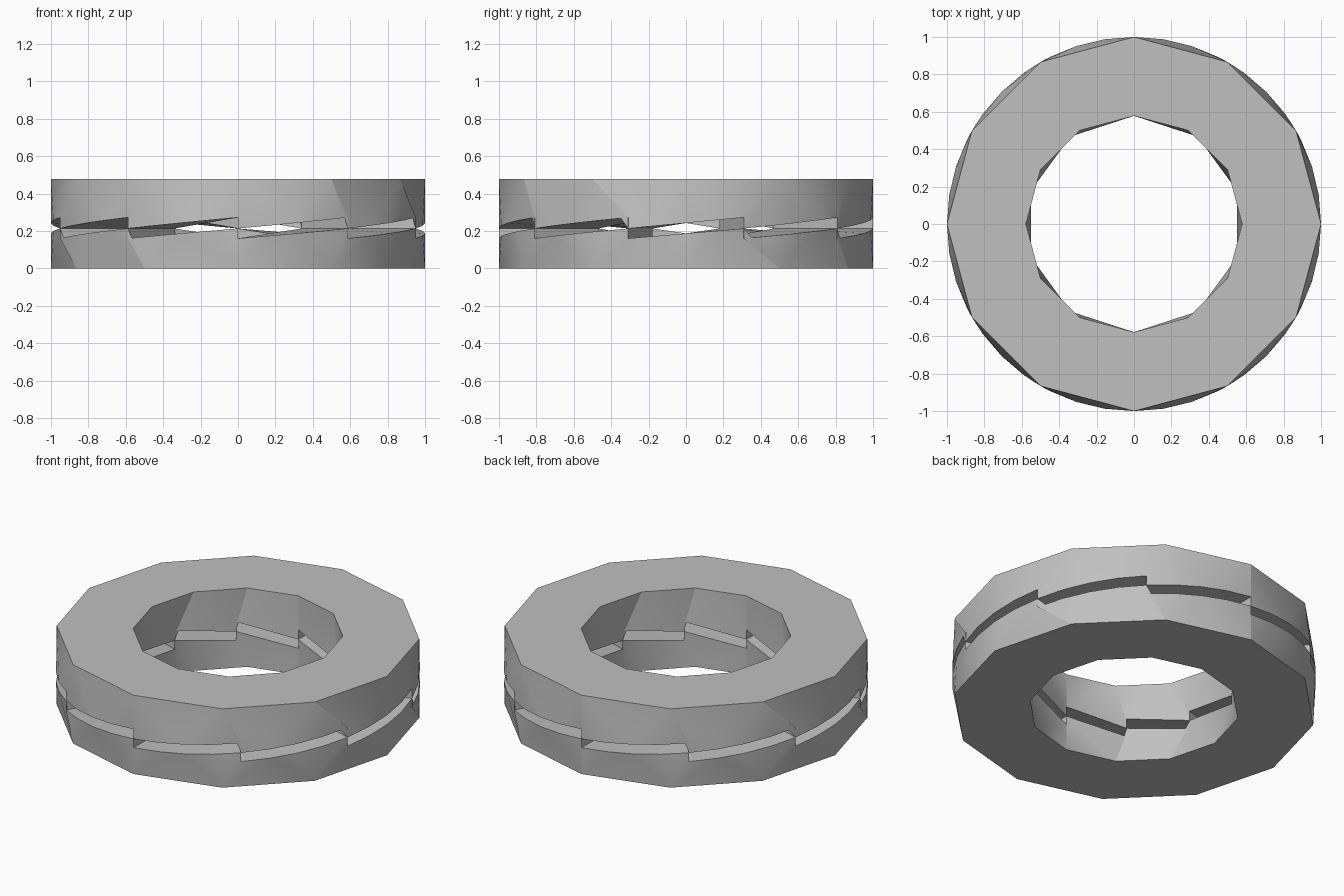
import bpy
import bmesh
import math

TEETH = 10         # ramps per ring
SIDES = 12         # corners of the flat faces
SEGMENTS = 4       # outer edge pieces per ramp
OUTER, INNER = 1.0, 0.578
START = -90.0

if "Cube" in bpy.data.objects:
    bpy.data.objects.remove(bpy.data.objects["Cube"], do_unlink=True)

steel = bpy.data.materials.new("steel_grey")
steel.use_nodes = True
colour = (0.53, 0.53, 0.53, 1)
steel.diffuse_color = colour
steel.node_tree.nodes["Principled BSDF"].inputs["Base Color"].default_value = colour


def point(bm, radius, angle, z):
    """Add a vertex and return it together with its angle."""
    a = math.radians(angle)
    return angle, bm.verts.new((radius * math.cos(a), radius * math.sin(a), z))


def closed(loop):
    """Repeat the first vertex one full turn later."""
    return loop + [(loop[0][0] + 360, loop[0][1])]


def stitch(bm, a, b):
    """Fill the strip between two rows of vertices with triangles."""
    i = j = 0
    while i < len(a) - 1 or j < len(b) - 1:
        mid_a = a[i][0] + a[i + 1][0] if i < len(a) - 1 else math.inf
        mid_b = b[j][0] + b[j + 1][0] if j < len(b) - 1 else math.inf
        if mid_a <= mid_b:
            bm.faces.new((a[i][1], a[i + 1][1], b[j][1]))
            i += 1
        else:
            bm.faces.new((a[i][1], b[j + 1][1], b[j][1]))
            j += 1


def wedge_ring(name, flat_z, low_z, high_z):
    bm = bmesh.new()
    pitch = 360 / TEETH

    # Flat twelve-sided face
    rims = []
    for radius in (OUTER, INNER):
        rims.append([point(bm, radius, START + 360 * k / SIDES, flat_z)
                     for k in range(SIDES)])
    for k in range(SIDES):
        n = (k + 1) % SIDES
        bm.faces.new((rims[0][k][1], rims[0][n][1], rims[1][n][1], rims[1][k][1]))

    # Ramped teeth: curved outer edge, straight inner edge
    def ramp(radius, tooth, pieces):
        return [point(bm, radius, START + pitch * (tooth + s / pieces),
                      low_z + (high_z - low_z) * s / pieces)
                for s in range(pieces + 1)]

    outer = [ramp(OUTER, k, SEGMENTS) for k in range(TEETH)]
    inner = [ramp(INNER, k, 1) for k in range(TEETH)]
    for k in range(TEETH):
        n = (k + 1) % TEETH
        stitch(bm, outer[k], inner[k])
        # Upright step between neighbouring ramps
        bm.faces.new((outer[k][-1][1], outer[n][0][1],
                      inner[n][0][1], inner[k][-1][1]))

    # Outer and inner walls
    for rim, ramps in zip(rims, (outer, inner)):
        stitch(bm, closed(rim), closed([p for r in ramps for p in r]))

    bmesh.ops.recalc_face_normals(bm, faces=bm.faces[:])
    mesh = bpy.data.meshes.new(name)
    bm.to_mesh(mesh)
    bm.free()
    mesh.materials.append(steel)
    ring = bpy.data.objects.new(name, mesh)
    bpy.context.collection.objects.link(ring)
    bpy.ops.object.select_all(action='DESELECT')
    ring.select_set(True)
    bpy.context.view_layer.objects.active = ring
    bpy.ops.object.shade_smooth_by_angle(angle=math.radians(35))


wedge_ring("lower_wedge_ring", 0.0, 0.16, 0.213)
wedge_ring("upper_wedge_ring", 0.478, 0.213, 0.272)
